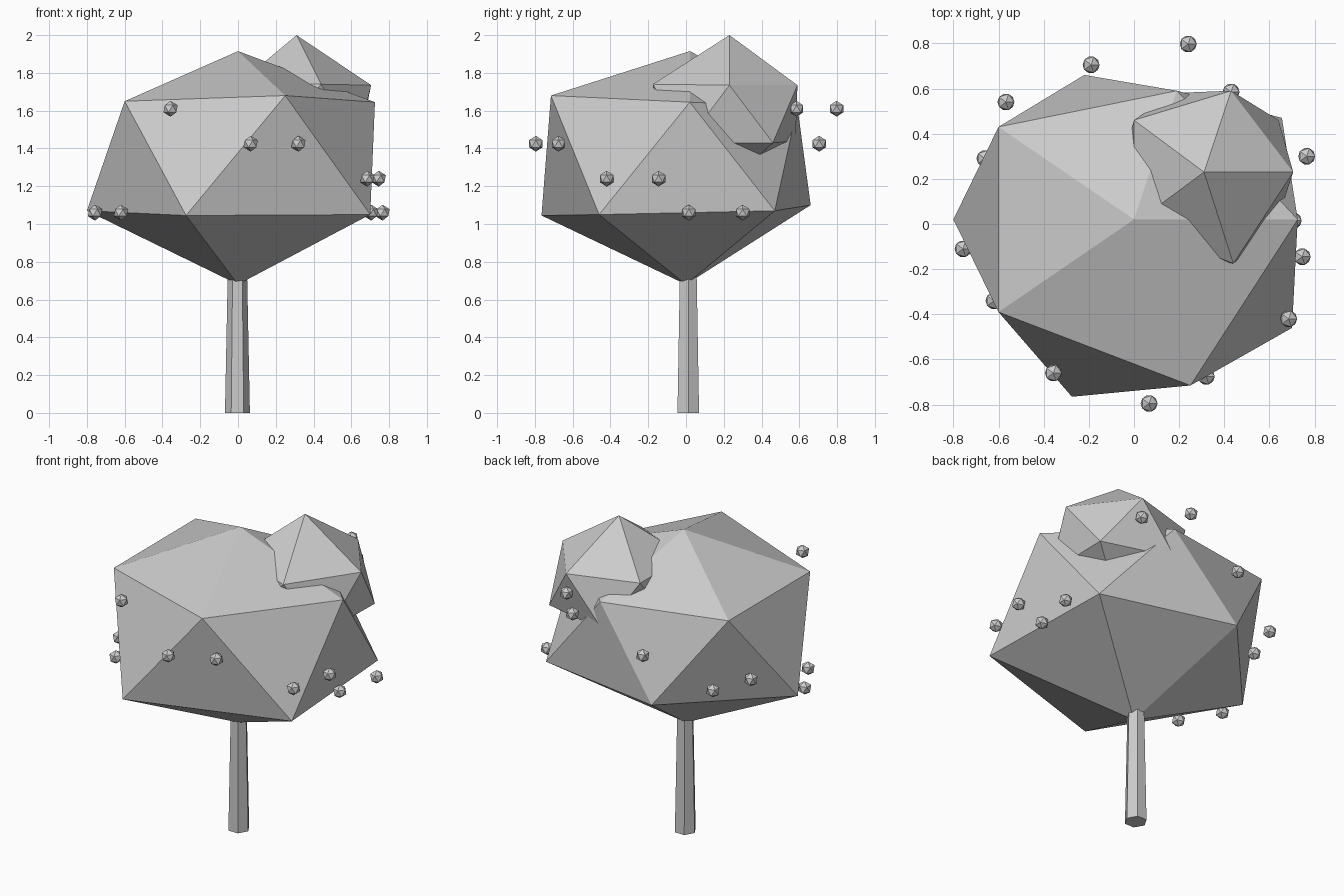
import bpy, bmesh, math
from mathutils import Vector, Matrix

if "Cube" in bpy.data.objects:
    bpy.data.objects.remove(bpy.data.objects["Cube"])

# The whole model is one plain light grey
grey = bpy.data.materials.new("light grey")
grey.diffuse_color = (0.60, 0.60, 0.60, 1)
grey.use_nodes = True
grey.node_tree.nodes["Principled BSDF"].inputs["Base Color"].default_value = grey.diffuse_color


def finish(bm, name):
    me = bpy.data.meshes.new(name)
    bm.to_mesh(me)
    bm.free()
    me.materials.append(grey)
    ob = bpy.data.objects.new(name, me)
    bpy.context.collection.objects.link(ob)
    return ob


def leaf_blob(name, centre, corners):
    """Icosahedron whose corners are each pulled to the closest uneven corner."""
    bm = bmesh.new()
    bmesh.ops.create_icosphere(bm, subdivisions=1, radius=1)
    c = Vector(centre)
    points = [Vector(p) for p in corners]
    for v in bm.verts:
        d = v.co.normalized()
        v.co = max(points, key=lambda p: (p - c).normalized().dot(d))
    return finish(bm, name)


# Main crown: bottom, lower ring, upper ring, top
leaf_blob("main_crown", (0, 0, 1.33), [
    (0, 0, 0.68),
    (-0.80, 0.02, 1.07), (-0.275, -0.765, 1.045), (0.70, -0.46, 1.05),
    (0.655, 0.47, 1.07), (-0.22, 0.66, 1.10),
    (-0.60, 0.43, 1.65), (-0.60, -0.39, 1.65), (0.25, -0.715, 1.68),
    (0.725, 0.02, 1.645), (0.19, 0.59, 1.62),
    (0, 0.02, 1.915)])

# Small crown on the upper back right
leaf_blob("small_crown", (0.31, 0.23, 1.59), [
    (0.31, 0.23, 1.22),
    (-0.06, 0.23, 1.43), (0.18, -0.13, 1.43), (0.63, 0.0, 1.43),
    (0.64, 0.46, 1.43), (0.18, 0.58, 1.44),
    (0.0, 0.46, 1.74), (0.0, 0.0, 1.74), (0.44, -0.175, 1.74),
    (0.705, 0.23, 1.735), (0.43, 0.59, 1.735),
    (0.31, 0.23, 2.0)])

# Tapered six-sided trunk, one edge facing the front
bm = bmesh.new()
bmesh.ops.create_cone(bm, cap_ends=True, segments=6, radius1=0.066,
                      radius2=0.050, depth=0.8,
                      matrix=Matrix.Rotation(math.pi / 6, 4, 'Z'))
bmesh.ops.translate(bm, verts=bm.verts, vec=(-0.003, 0.012, 0.4))
finish(bm, "trunk")

# Fruit, hung in rows around the crown: height -> (x, y) places
rows = {
    1.06: [(0.705, 0.015), (0.765, 0.30), (-0.757, -0.11), (-0.62, -0.34)],
    1.24: [(0.685, -0.42), (0.745, -0.145), (-0.567, 0.54), (-0.66, 0.29)],
    1.425: [(0.067, -0.795), (0.32, -0.675), (-0.19, 0.705)],
    1.61: [(-0.357, -0.66), (0.43, 0.585), (0.24, 0.797)],
}
for z, places in rows.items():
    for x, y in places:
        bm = bmesh.new()
        bmesh.ops.create_icosphere(bm, subdivisions=1, radius=0.042)
        bmesh.ops.translate(bm, verts=bm.verts, vec=(x, y, z))
        finish(bm, "fruit")
